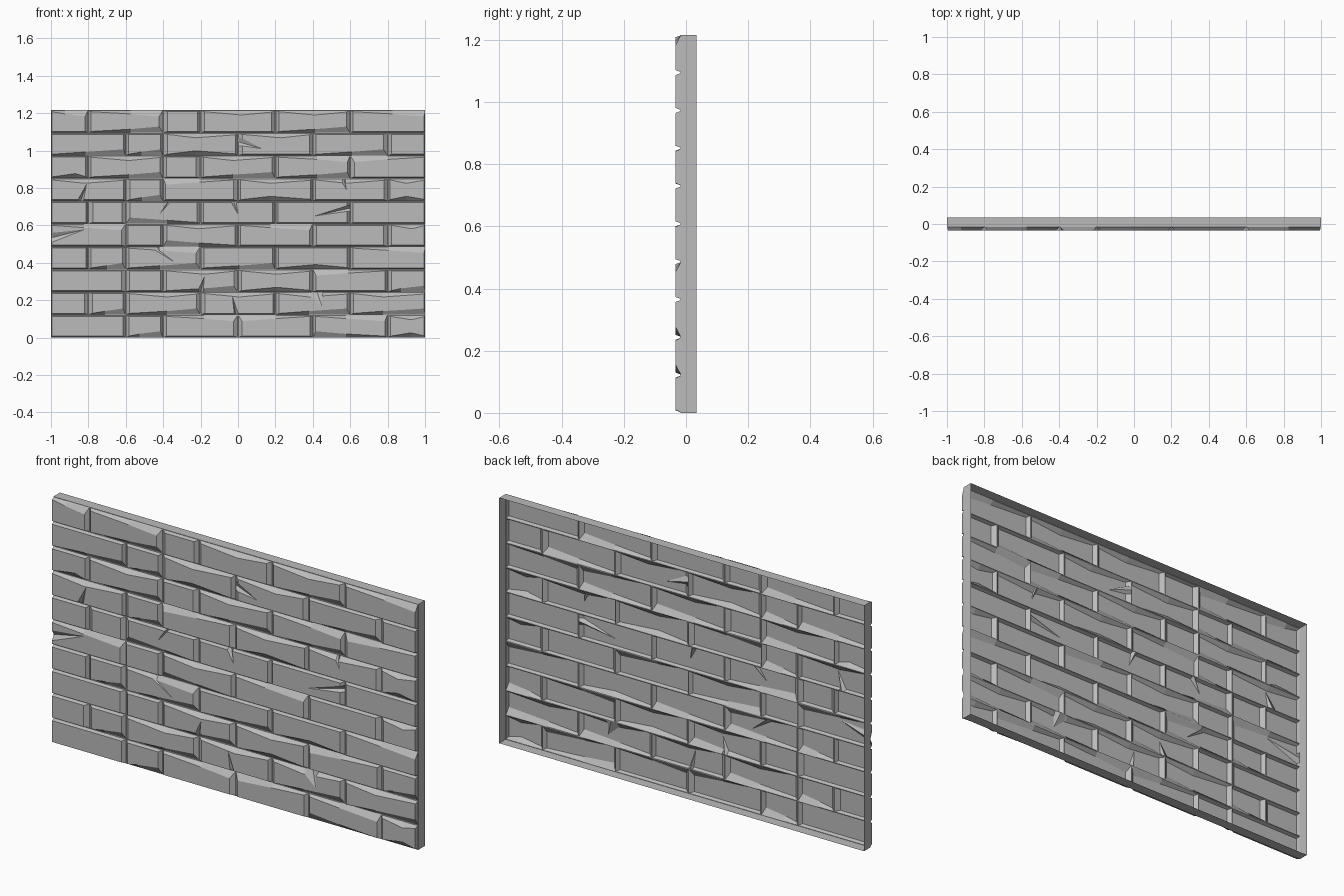
import bpy
import bmesh
import random
from mathutils import Vector

random.seed(4)
if "Cube" in bpy.data.objects:
    bpy.data.objects.remove(bpy.data.objects["Cube"])

FRONT, GROOVE, BACK = -0.034, -0.017, 0.034
ROWS, ROW_H = 10, 0.1216
BEVEL, GAP = 0.008, 0.002

stone = bpy.data.materials.new("grey_stone")
stone.use_nodes = True
stone.diffuse_color = (0.5, 0.5, 0.5, 1)
stone.node_tree.nodes["Principled BSDF"].inputs["Base Color"].default_value = (0.5, 0.5, 0.5, 1)

# Joint positions of the three course layouts
LAYOUTS = {
    "A": (-1, -0.6, -0.4, 0, 0.4, 0.8, 1),
    "B": (-1, -0.8, -0.6, -0.2, 0.2, 0.6, 1),
    "C": (-1, -0.8, -0.4, -0.2, 0.2, 0.6, 1),
}
# Courses from the ground up: layout, then wear of each brick's top and bottom edge
# (f flat, m worn in the middle, l worn at the left, r worn at the right)
COURSES = [
    ("A", "ff fr rf lf rl mm"),
    ("B", "ff fr mr mf mr mr"),
    ("A", "ff ff mr mm lf fr"),
    ("B", "ff fr rr fr fm rf"),
    ("A", "rf ff ml rf ff mf"),
    ("B", "ff ff fl ff ff ff"),
    ("A", "mf fr lf mm mf mm"),
    ("C", "fm mr ff mr rr lf"),
    ("A", "fr fr mm mf fr ff"),
    ("C", "rf rr ff mf mr rf"),
]
WEAR = {"f": (0, 0, 0), "m": (0, 0.018, 0.002), "l": (0.026, 0.012, 0), "r": (0, 0.012, 0.026)}

# Chips: (course, brick) -> edge, position along it, width, tip x, tip z
CHIPS = {
    (8, 3): ("left", 1.045, 0.04, 0.13, 1.01),
    (4, 0): ("left", 0.535, 0.05, -0.82, 0.578),
    (5, 4): ("right", 0.69, 0.03, 0.41, 0.65),
    (5, 3): ("top", -0.02, 0.03, 0, 0.66),
    (5, 2): ("top", -0.38, 0.03, -0.42, 0.66),
    (6, 0): ("bottom", -0.83, 0.05, -0.81, 0.82),
    (3, 2): ("top", -0.42, 0.05, -0.34, 0.405),
    (2, 2): ("bottom", -0.19, 0.04, -0.18, 0.325),
    (1, 3): ("bottom", 0, 0.04, -0.03, 0.22),
    (1, 4): ("top", 0.42, 0.06, 0.45, 0.165),
    (6, 4): ("top", 0.57, 0.02, 0.58, 0.79),
}
EDGES = ("bottom", "bottom", "right", "top", "top", "left")


def end_bevel(x):
    """Brick ends are narrow at the wall's sides, wider at inner joints."""
    return 0.005 if abs(x) == 1 else 0.012 + random.uniform(0, 0.012)


def add_chip(ring, chip):
    """Cut a pointed notch into one edge of the (base, face) outline."""
    side, at, width, tip_x, tip_z = chip
    axis = 1 if side in ("left", "right") else 0
    result = []
    for i, (base, face) in enumerate(ring):
        result.append((base, face))
        base2, face2 = ring[(i + 1) % len(ring)]
        low, high = sorted((face[axis], face2[axis]))
        if EDGES[i] != side or not low <= at < high:
            continue
        span = face2[axis] - face[axis]
        f, half = (at - face[axis]) / span, width / abs(span) / 2
        start, end = max(f - half, 0.03), min(f + half, 0.97)
        middle = (start + end) / 2
        result.append((base.lerp(base2, start), face.lerp(face2, start)))
        result.append((base.lerp(base2, middle), Vector((tip_x, tip_z))))
        result.append((base.lerp(base2, end), face.lerp(face2, end)))
    return result


def add_brick(bm, x0, x1, z0, z1, wear, chip):
    """One brick: mortar strip, sloping worn edges and a flat face."""
    top, bottom = WEAR[wear[0]], WEAR[wear[1]]
    left, right = x0 + end_bevel(x0), x1 - end_bevel(x1)
    mid = (x0 + x1) / 2 + random.uniform(-0.03, 0.03)
    lo, hi = z0 + BEVEL, z1 - BEVEL
    a, b, c, d = x0 + GAP, x1 - GAP, z0 + GAP, z1 - GAP
    ring = [
        ((a, c), (left, lo + bottom[0])),
        ((mid, c), (mid, lo + bottom[1])),
        ((b, c), (right, lo + bottom[2])),
        ((b, d), (right, hi - top[2])),
        ((mid, d), (mid, hi - top[1])),
        ((a, d), (left, hi - top[0])),
    ]
    ring = [(Vector(p), Vector(q)) for p, q in ring]
    if chip:
        ring = add_chip(ring, chip)

    def cell(p):
        x = x0 if p.x <= a + 1e-5 else x1 if p.x >= b - 1e-5 else p.x
        z = z0 if p.y <= c + 1e-5 else z1 if p.y >= d - 1e-5 else p.y
        return bm.verts.new((x, GROOVE, z))

    outer = [cell(p) for p, q in ring]
    base = [bm.verts.new((p.x, GROOVE, p.y)) for p, q in ring]
    face = [bm.verts.new((q.x, FRONT, q.y)) for p, q in ring]
    bm.faces.new(face)
    for inner, rim in ((base, outer), (face, base)):
        for i in range(len(ring)):
            j = (i + 1) % len(ring)
            bm.faces.new((rim[i], rim[j], inner[j], inner[i]))


def finish(bm, name):
    mesh = bpy.data.meshes.new(name)
    bm.to_mesh(mesh)
    bm.free()
    mesh.materials.append(stone)
    bpy.context.collection.objects.link(bpy.data.objects.new(name, mesh))


# Brick courses, each a thin open-backed relief
for row, (layout, wears) in enumerate(COURSES):
    bm = bmesh.new()
    joints = LAYOUTS[layout]
    for n, wear in enumerate(wears.split()):
        add_brick(bm, joints[n], joints[n + 1], row * ROW_H, (row + 1) * ROW_H,
                  wear, CHIPS.get((row, n)))
    finish(bm, f"brick_course_{row + 1}")

# Rim around the open back
bm = bmesh.new()
height = ROWS * ROW_H
corners = [(-1, 0), (1, 0), (1, height), (-1, height)]
front = [bm.verts.new((x, GROOVE, z)) for x, z in corners]
back = [bm.verts.new((x, BACK, z)) for x, z in corners]
for i in range(4):
    j = (i + 1) % 4
    bm.faces.new((front[j], front[i], back[i], back[j]))
finish(bm, "wall_rim")
